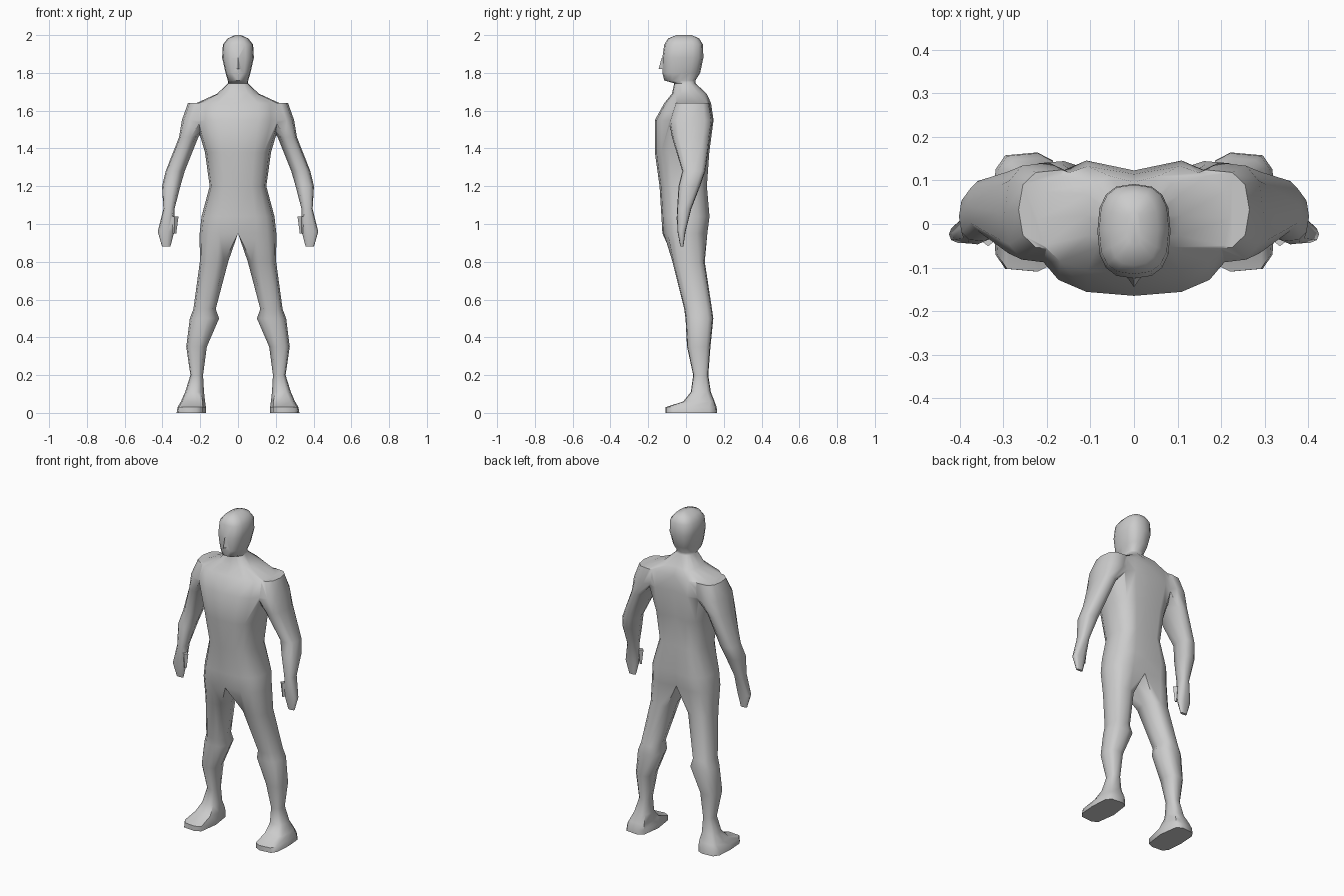
import bpy, bmesh, math

if "Cube" in bpy.data.objects:
    bpy.data.objects.remove(bpy.data.objects["Cube"])

grey = bpy.data.materials.new("light grey")
grey.diffuse_color = (0.6, 0.6, 0.6, 1)
grey.use_nodes = True
grey.node_tree.nodes["Principled BSDF"].inputs["Base Color"].default_value = grey.diffuse_color


def power(t, p):
    return math.copysign(abs(t) ** p, t)


def section(z, x0, x1, yf, yb):
    """Squared-off oval; a half oval with a spine groove when it meets the middle."""
    half = x0 == 0
    spread = math.radians(90 if half else 130)
    p = 0.55 if z < 0.1 else 0.75
    pts = []
    for k in range(10):
        a = spread * (k / 4 - 1) if k < 9 else math.pi
        u, v = max(math.cos(a), 0) if half else math.cos(a), math.sin(a)
        u, v = power(u, p), power(v, p)
        if half and k == 8 and z < 1.7:
            v = 0.8
        if half and k == 9 or abs(v) < 1e-6:
            v = 0
        if half:
            u = 0 if k in (0, 8, 9) else u
        else:
            u = 0.5 + 0.5 * u
        pts.append((x0 + u * (x1 - x0), (yf + yb) / 2 + v * (yb - yf) / 2, z))
    return pts


def mirror(ob):
    m = ob.modifiers.new("mirror", 'MIRROR')
    m.merge_threshold = 0.0005
    ob.data.materials.append(grey)
    return ob


def loft(name, rings):
    """Skin rings of (z, inner x, outer x, front y, back y), then mirror."""
    bm = bmesh.new()
    loops = [[bm.verts.new(p) for p in section(*r)] for r in rings]
    for a, b in zip(loops, loops[1:]):
        for i in range(10):
            j = (i + 1) % 10
            quad = [a[i], a[j], b[j], b[i]]
            if max(v.co.x for v in quad) > 1e-4:
                bm.faces.new(quad)
    bm.faces.new(loops[0][::-1])
    bm.faces.new(loops[-1])
    bmesh.ops.recalc_face_normals(bm, faces=bm.faces)
    me = bpy.data.meshes.new(name)
    bm.to_mesh(me)
    bm.free()
    ob = bpy.data.objects.new(name, me)
    bpy.context.collection.objects.link(ob)
    return mirror(ob)


def wedge(name, loc, size, tilt):
    """Small four-sided tapered block."""
    bpy.ops.mesh.primitive_cone_add(vertices=4, radius1=1, radius2=0.4, depth=2,
                                    location=loc, rotation=(tilt, 0, 0))
    ob = bpy.context.object
    ob.name = name
    ob.scale = size
    bpy.ops.object.transform_apply(location=True, rotation=True, scale=True)
    return ob


# Foot and leg
leg = [
    (0.00, .17, .325, -.11, .165),
    (0.03, .17, .32, -.11, .163),
    (0.06, .174, .302, -.015, .152),
    (0.11, .18, .28, .025, .132),
    (0.20, .185, .252, .038, .118),
    (0.35, .165, .274, .005, .13),
    (0.50, .10, .255, -.003, .145),
    (0.55, .118, .236, -.01, .138),
    (0.80, .052, .202, -.072, .10),
]

# Torso, neck and head: z, half width, front y, back y
trunk = [
    (0.95, .203, -.125, .12),
    (1.04, .193, -.13, .132),
    (1.20, .15, -.14, .118),
    (1.38, .175, -.165, .132),
    (1.55, .225, -.165, .155),
    (1.64, .22, -.115, .14),
    (1.69, .11, -.075, .115),
    (1.745, .053, -.062, .05),
    (1.76, .054, -.115, .05),
    (1.80, .066, -.125, .075),
    (1.88, .084, -.125, .092),
    (1.95, .08, -.115, .09),
    (1.982, .055, -.095, .07),
    (2.0, .015, -.05, .03),
]
body = loft("body", leg + [(z, 0, w, f, b) for z, w, f, b in trunk])

# Arm with shoulder cap and hand
arm = loft("arm", [
    (0.88, .358, .402, -.03, -.014),
    (0.96, .337, .425, -.045, -.002),
    (1.08, .336, .395, -.047, .028),
    (1.20, .305, .402, -.04, .075),
    (1.28, .282, .383, -.02, .103),
    (1.46, .21, .312, -.075, .128),
    (1.55, .13, .297, -.09, .142),
    (1.64, .10, .265, -.06, .125),
])

# Thumb and nose
thumb = mirror(wedge("thumb", (.335, -.035, .995), (.02, .016, .045), math.pi))
nose = wedge("nose", (0, -.118, 1.85), (.019, .027, .03), 0)

# Fuse the limbs and nose into the body
for part in (arm, thumb, nose):
    m = body.modifiers.new("join " + part.name, 'BOOLEAN')
    m.operation = 'UNION'
    m.solver = 'EXACT'
    m.object = part
bpy.ops.object.select_all(action='DESELECT')
bpy.context.view_layer.objects.active = body
body.select_set(True)
bpy.ops.object.convert(target='MESH')
for part in (arm, thumb, nose):
    bpy.data.objects.remove(part)
bpy.ops.object.shade_smooth_by_angle(angle=math.radians(55))
